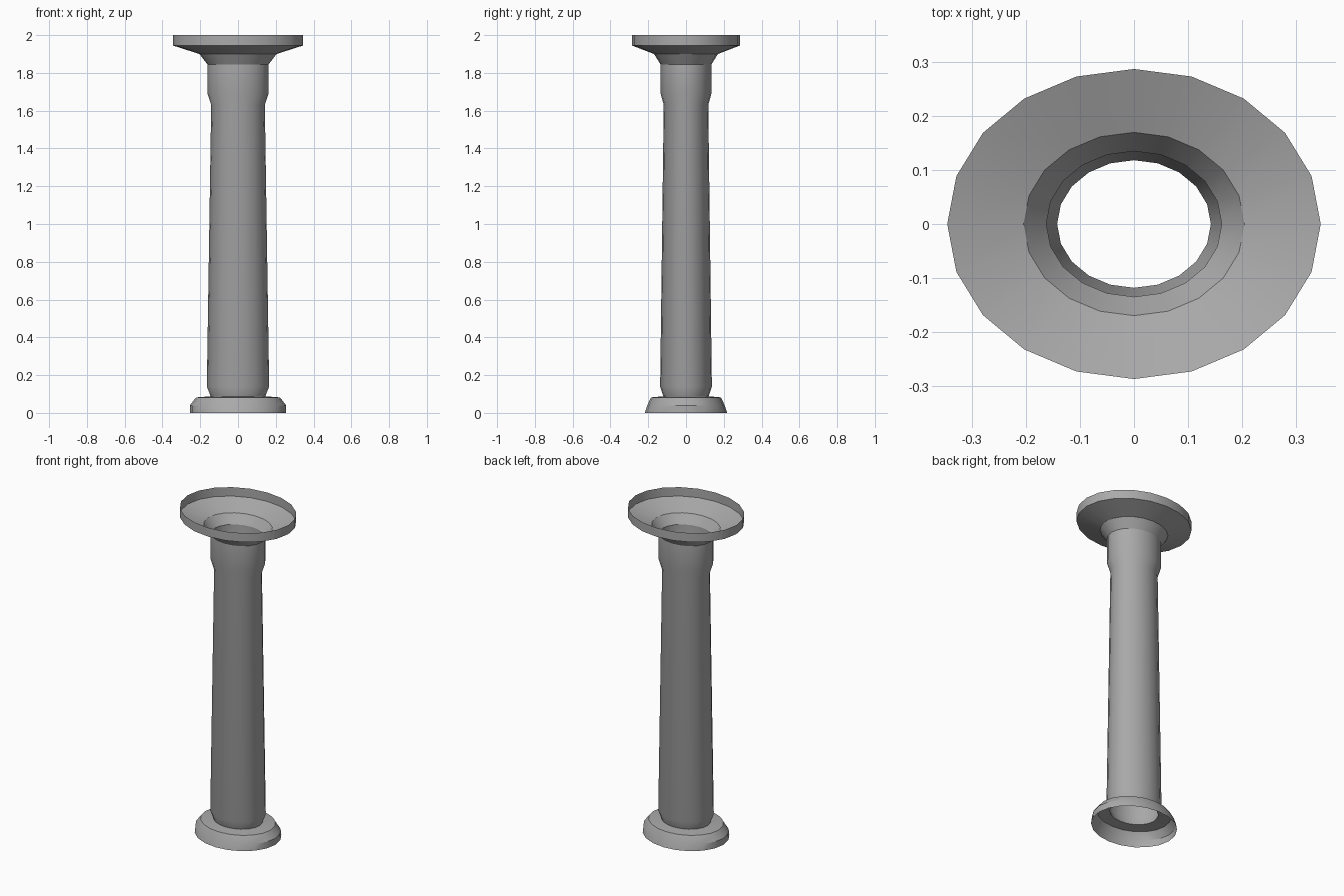
import bpy
import bmesh
from math import cos, sin, pi, radians

cube = bpy.data.objects.get("Cube")
if cube:
    bpy.data.objects.remove(cube, do_unlink=True)

SIDES = 20
DEPTH = 0.83  # oval section: depth relative to width

# Plain stone
stone = bpy.data.materials.new("grey stone")
stone.use_nodes = True
colour = (0.4, 0.4, 0.4, 1)
stone.diffuse_color = colour
stone.node_tree.nodes["Principled BSDF"].inputs["Base Color"].default_value = colour

# Open profile from the foot up to the rim: half width, half depth, height
foot = [(0.255, 0.218, 0), (0.255, 0.205, 0.04), (0.222, 0.185, 0.082)]
upper = [(0.145, 0.088), (0.165, 0.14),    # rounded shaft bottom
         (0.142, 1.63),                    # tapered shaft top
         (0.162, 1.69), (0.162, 1.845),    # collar
         (0.204, 1.9),                     # neck flare
         (0.345, 1.945), (0.345, 2.0)]     # dish and rim
profile = foot + [(r, r * DEPTH, z) for r, z in upper]

# Hollow column, open at both ends
bm = bmesh.new()
rings = [[bm.verts.new((rx * cos(2 * pi * i / SIDES), ry * sin(2 * pi * i / SIDES), z))
          for i in range(SIDES)] for rx, ry, z in profile]
for low, high in zip(rings, rings[1:]):
    for i in range(SIDES):
        j = (i + 1) % SIDES
        bm.faces.new((low[i], low[j], high[j], high[i]))

mesh = bpy.data.meshes.new("column")
bm.to_mesh(mesh)
bm.free()
mesh.materials.append(stone)
column = bpy.data.objects.new("column", mesh)
bpy.context.collection.objects.link(column)

# Smooth sides with crisp edges at the foot, collar and dish
bpy.ops.object.select_all(action="DESELECT")
column.select_set(True)
bpy.context.view_layer.objects.active = column
bpy.ops.object.shade_smooth_by_angle(angle=radians(30))
